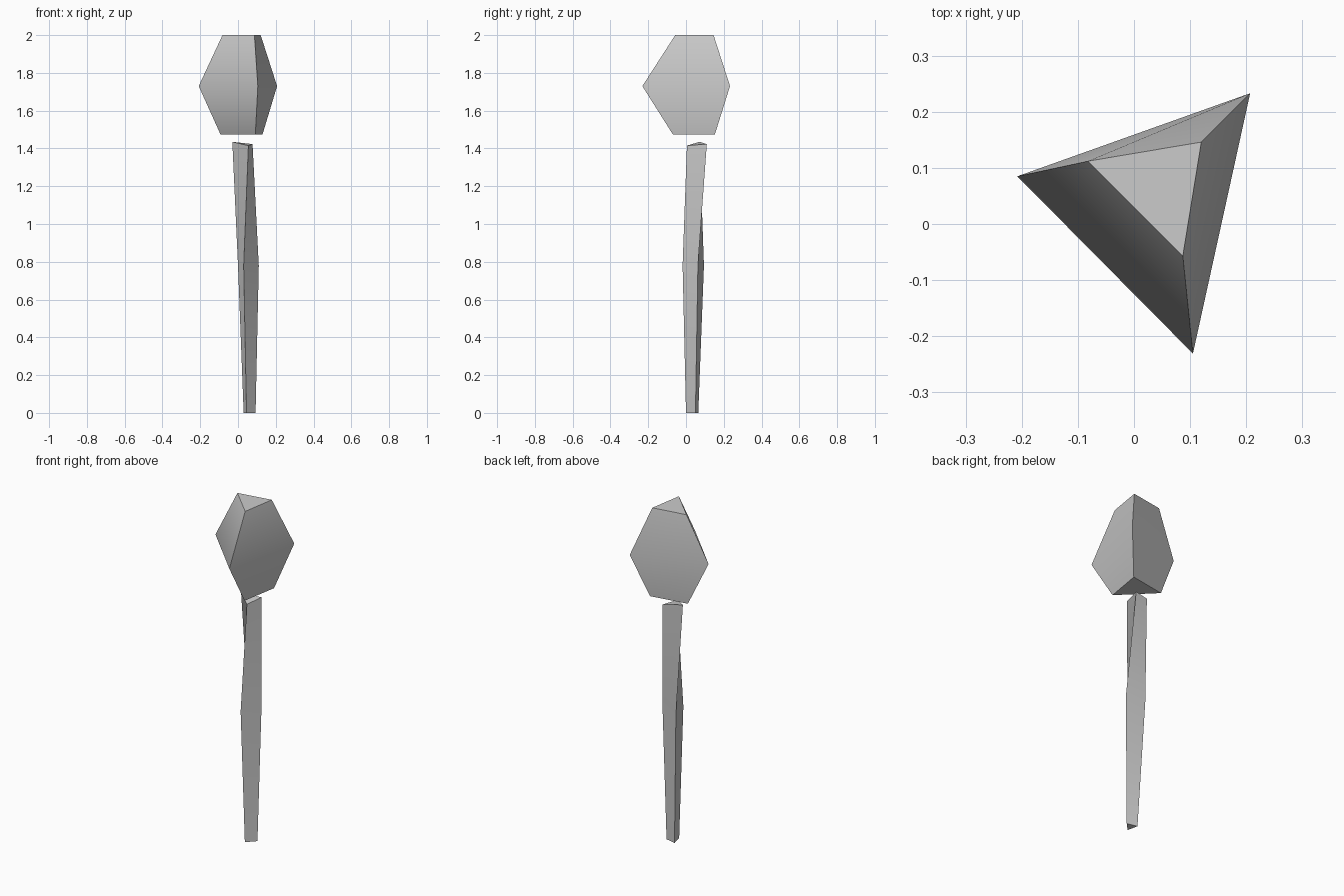
import bpy
import bmesh
import math

cube = bpy.data.objects.get("Cube")
if cube:
    bpy.data.objects.remove(cube, do_unlink=True)

# Single plain grey
grey = bpy.data.materials.new("plain_grey")
grey.use_nodes = True
colour = (0.6, 0.6, 0.6, 1)
grey.diffuse_color = colour
grey.node_tree.nodes["Principled BSDF"].inputs["Base Color"].default_value = colour


def loft(name, rings):
    """Skin a stack of three-sided rings and cap both ends."""
    bm = bmesh.new()
    loops = [[bm.verts.new(p) for p in ring] for ring in rings]
    for low, high in zip(loops, loops[1:]):
        for i in range(3):
            j = (i + 1) % 3
            bm.faces.new((low[i], low[j], high[j], high[i]))
    bm.faces.new(loops[0][::-1])
    bm.faces.new(loops[-1])
    bmesh.ops.recalc_face_normals(bm, faces=bm.faces)
    mesh = bpy.data.meshes.new(name)
    bm.to_mesh(mesh)
    bm.free()
    mesh.materials.append(grey)
    obj = bpy.data.objects.new(name, mesh)
    bpy.context.collection.objects.link(obj)
    bpy.ops.object.select_all(action='DESELECT')
    obj.select_set(True)
    bpy.context.view_layer.objects.active = obj
    bpy.ops.object.shade_smooth_by_angle(angle=math.radians(55))
    return obj


# Trunk: slender, slightly twisted, with a tilted top
loft("trunk", [
    [(0.03, 0.065, 0), (0.045, 0, 0), (0.093, 0.05, 0)],
    [(0.0, 0.095, 0.78), (0.03, -0.018, 0.78), (0.11, 0.063, 0.78)],
    [(-0.03, 0.072, 1.435), (0.055, 0.005, 1.415), (0.077, 0.11, 1.423)],
])

# Crown: faceted block, widest at the middle, floating just above the trunk
loft("crown", [
    [(-0.093, 0.115, 1.475), (0.092, -0.07, 1.475), (0.13, 0.153, 1.475)],
    [(-0.208, 0.085, 1.73), (0.105, -0.231, 1.73), (0.207, 0.233, 1.73)],
    [(-0.082, 0.112, 2), (0.087, -0.057, 2), (0.12, 0.146, 2)],
])
